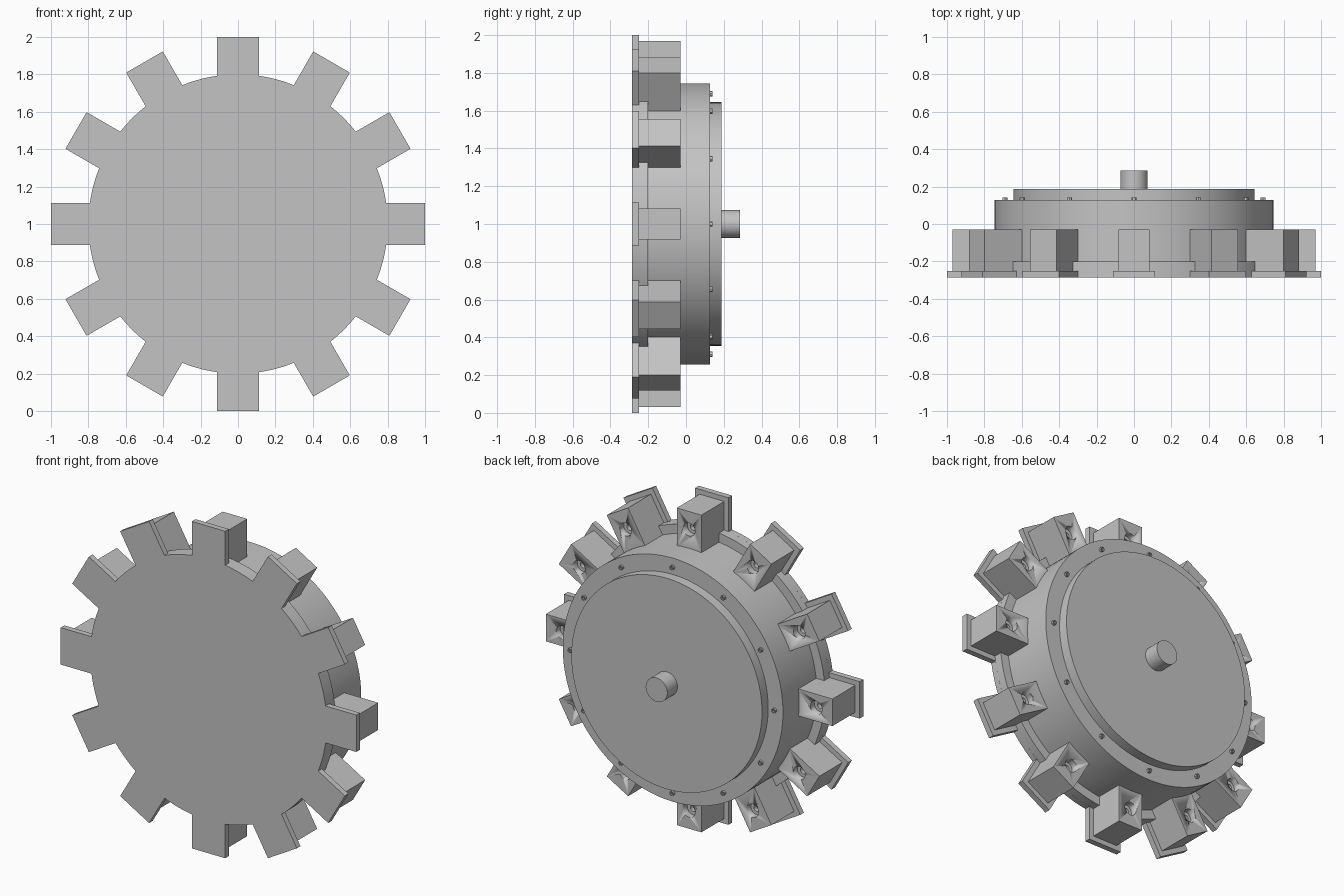
import bpy, bmesh, math
from mathutils import Matrix

cube = bpy.data.objects.get("Cube")
if cube:
    bpy.data.objects.remove(cube, do_unlink=True)

COUNT = 12
STEP = 2 * math.pi / COUNT
CENTRE = (0, 0, 1)

grey = bpy.data.materials.new("machined_grey")
grey.use_nodes = True
grey.diffuse_color = (0.55, 0.55, 0.55, 1)
grey.node_tree.nodes["Principled BSDF"].inputs["Base Color"].default_value = (0.55, 0.55, 0.55, 1)


def finish(name, bm, location=CENTRE):
    """Turn a bmesh into a smooth-by-angle object."""
    bmesh.ops.remove_doubles(bm, verts=bm.verts, dist=1e-5)
    bmesh.ops.recalc_face_normals(bm, faces=bm.faces)
    mesh = bpy.data.meshes.new(name)
    bm.to_mesh(mesh)
    bm.free()
    mesh.materials.append(grey)
    obj = bpy.data.objects.new(name, mesh)
    bpy.context.collection.objects.link(obj)
    obj.location = location
    bpy.ops.object.select_all(action='DESELECT')
    obj.select_set(True)
    bpy.context.view_layer.objects.active = obj
    bpy.ops.object.shade_smooth_by_angle(angle=math.radians(30))
    return obj


def lathe(name, profile, sides, location=CENTRE):
    """Revolve (radius, y) points round the y axis, capping both ends."""
    bm = bmesh.new()
    rings = []
    for r, y in profile:
        rings.append([bm.verts.new((r * math.sin(a), y, r * math.cos(a)))
                      for a in (2 * math.pi * i / sides for i in range(sides))])
    for a, b in zip(rings, rings[1:]):
        for i in range(sides):
            j = (i + 1) % sides
            bm.faces.new((a[i], a[j], b[j], b[i]))
    bm.faces.new(rings[0])
    bm.faces.new(rings[-1])
    return finish(name, bm, location)


def copy_round(first, name):
    """Linked copies of a part at every station round the axle."""
    for i in range(1, COUNT):
        obj = first.copy()
        obj.name = f"{name}_{i + 1}"
        obj.rotation_euler = (0, i * STEP, 0)
        bpy.context.collection.objects.link(obj)


# Toothed front plate
R, TIP, HALF = 0.8, 1.0, 0.113
edge = math.asin(HALF / R)
outline = []
for k in range(COUNT):
    a = k * STEP
    root = R * math.cos(edge)
    for u, v in ((-HALF, root), (-HALF, TIP), (HALF, TIP), (HALF, root)):
        outline.append((u * math.cos(a) + v * math.sin(a), v * math.cos(a) - u * math.sin(a)))
    for s in range(1, 6):
        t = a + edge + (STEP - 2 * edge) * s / 6
        outline.append((R * math.sin(t), R * math.cos(t)))
bm = bmesh.new()
face = bm.faces.new([bm.verts.new((x, -0.285, z)) for x, z in outline])
extruded = bmesh.ops.extrude_face_region(bm, geom=[face], use_keep_orig=True)
moved = [g for g in extruded["geom"] if isinstance(g, bmesh.types.BMVert)]
bmesh.ops.translate(bm, verts=moved, vec=(0, 0.035, 0))
finish("toothed_plate", bm)

# Stepped housing: flange, drum, back cover and shaft
lathe("housing", [(R, -0.25), (R, -0.2), (0.745, -0.2), (0.745, 0.127), (0.645, 0.127),
                  (0.645, 0.187), (0.073, 0.187), (0.073, 0.285)], 96)

# Block behind each tooth, with a counterbored screw hole
inner, outer = 0.73, 0.97
bm = bmesh.new()
bmesh.ops.create_cube(bm, size=1, matrix=Matrix.Translation((0, -0.14, (inner + outer) / 2))
                      @ Matrix.Diagonal((0.166, 0.22, outer - inner, 1)))
block = finish("tooth_block_1", bm)
cutter = lathe("screw_hole_cutter", [(0.02, -0.15), (0.02, -0.07), (0.04, -0.07), (0.04, 0.02)],
               24, (0, 0, 1.86))
cutter.hide_render = True
bpy.context.view_layer.update()
hole = block.modifiers.new("screw_hole", 'BOOLEAN')
hole.operation = 'DIFFERENCE'
hole.solver = 'EXACT'
hole.object = cutter
bpy.context.view_layer.objects.active = block
bpy.ops.object.modifier_apply(modifier=hole.name)
bpy.data.objects.remove(cutter, do_unlink=True)
copy_round(block, "tooth_block")

# Small socket-head bolts round the drum rim
bolt = lathe("rim_bolt_1", [(0.014, 0.12), (0.014, 0.141), (0.008, 0.141), (0.008, 0.131)], 12)
bolt.data.transform(Matrix.Translation((0, 0, 0.69)))
copy_round(bolt, "rim_bolt")
